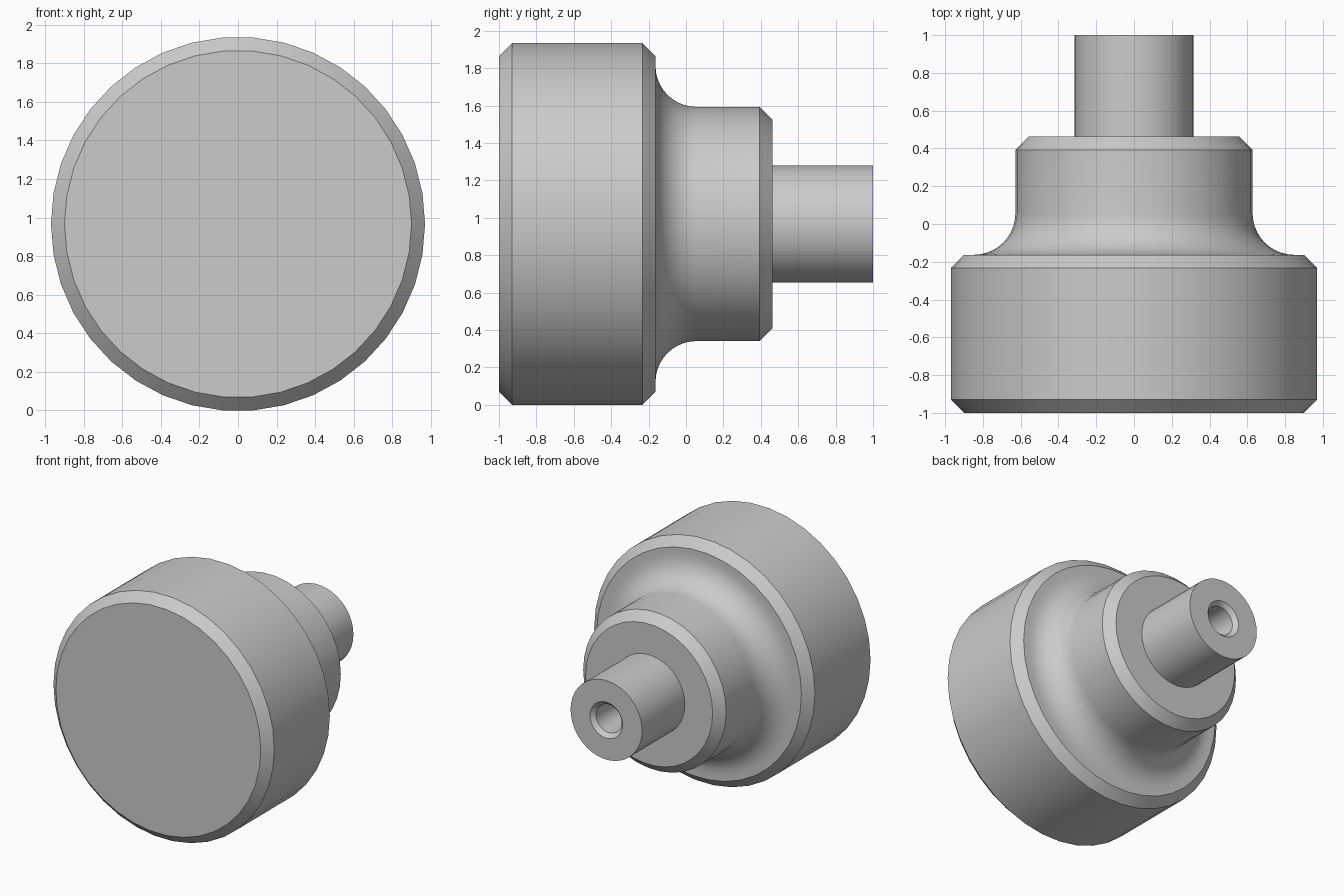
import bpy, bmesh, math

cube = bpy.data.objects.get("Cube")
if cube:
    bpy.data.objects.remove(cube, do_unlink=True)

SIDES = 38
RADIUS = 0.97
AXIS_Z = RADIUS * math.cos(math.pi / SIDES)

grey = bpy.data.materials.new("plain grey")
grey.use_nodes = True
colour = (0.6, 0.6, 0.6, 1)
grey.diffuse_color = colour
grey.node_tree.nodes["Principled BSDF"].inputs["Base Color"].default_value = colour


def turned_part(name, profile):
    """Revolve (y, radius) points about the horizontal axis; zero radius makes a pole."""
    bm = bmesh.new()
    rings = []
    for y, r in profile:
        if r == 0:
            rings.append([bm.verts.new((0, y, AXIS_Z))] * SIDES)
            continue
        angles = [2 * math.pi * i / SIDES for i in range(SIDES)]
        rings.append([bm.verts.new((r * math.cos(a), y, AXIS_Z + r * math.sin(a)))
                      for a in angles])
    for low, high in zip(rings, rings[1:]):
        for i in range(SIDES):
            j = (i + 1) % SIDES
            corners = dict.fromkeys((low[i], low[j], high[j], high[i]))
            bm.faces.new(list(corners))
    bmesh.ops.recalc_face_normals(bm, faces=bm.faces)
    mesh = bpy.data.meshes.new(name)
    bm.to_mesh(mesh)
    bm.free()
    mesh.materials.append(grey)
    obj = bpy.data.objects.new(name, mesh)
    bpy.context.collection.objects.link(obj)
    bpy.ops.object.select_all(action='DESELECT')
    obj.select_set(True)
    bpy.context.view_layer.objects.active = obj
    bpy.ops.object.shade_smooth_by_angle(angle=math.radians(30))
    return obj


# Concave fillet between the head and the neck
NECK, FILLET, HEAD_BACK = 0.628, 0.22, -0.163
fillet = []
for k in range(11):
    a = math.pi / 2 * k / 10
    fillet.append((HEAD_BACK + FILLET * (1 - math.cos(a)),
                   NECK + FILLET * (1 - math.sin(a))))

# Chamfered head, neck and shaft with a countersunk centre hole
turned_part("turned_knob", [
    (-1, 0), (-1, 0.9), (-0.93, RADIUS), (-0.233, RADIUS), (HEAD_BACK, 0.9),
    *fillet,
    (0.393, NECK), (0.463, 0.558),
    (0.463, 0.314), (1, 0.314),
    (1, 0.143), (0.968, 0.112), (0.5, 0.112), (0.5, 0)])
